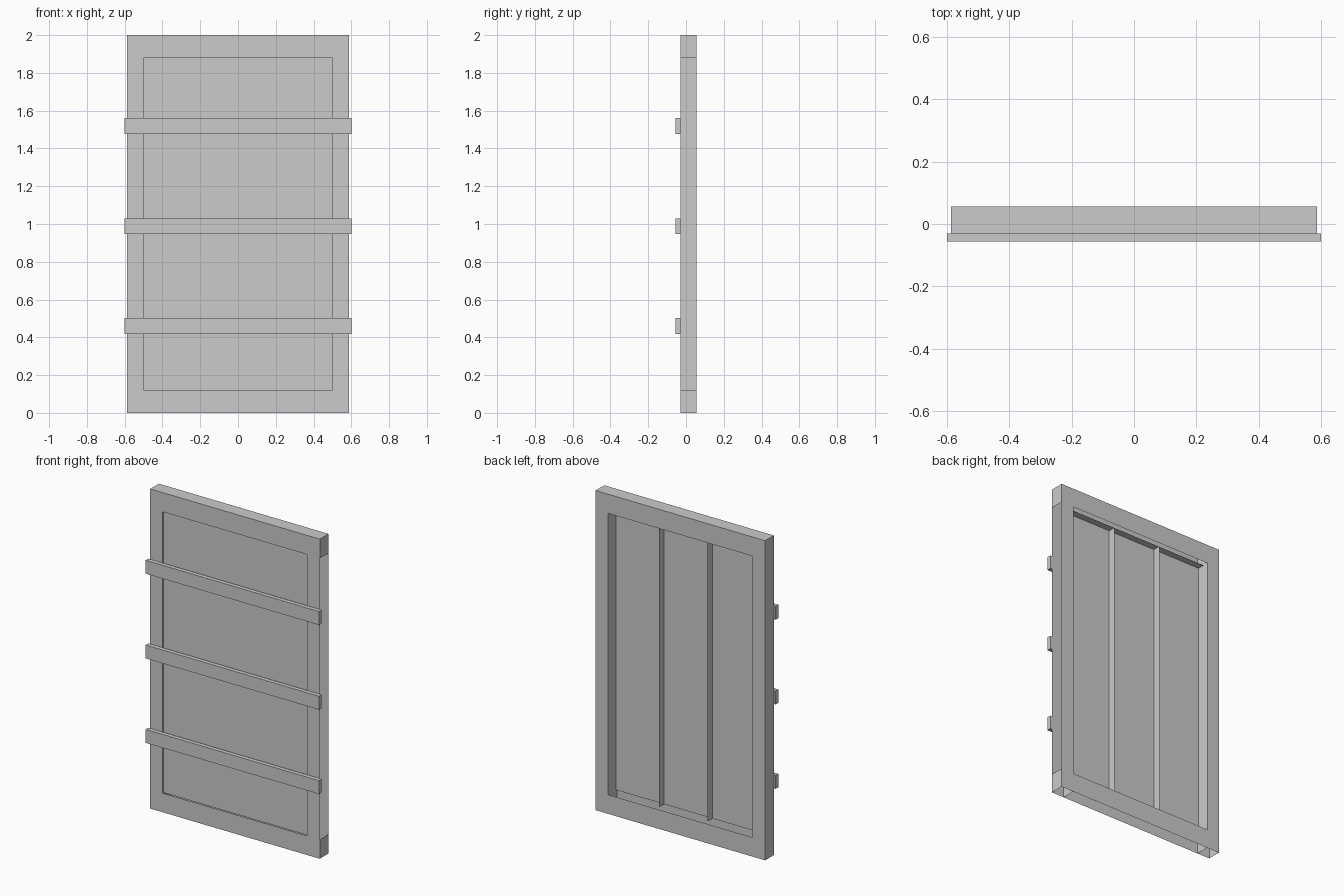
import bpy

if "Cube" in bpy.data.objects:
    bpy.data.objects.remove(bpy.data.objects["Cube"])

W, IN = 0.587, 0.5            # outer and inner half widths
Z0, ZA, ZB, Z1 = 0.0, 0.12, 1.88, 2.0
YF, YB, YP = -0.03, 0.056, -0.022   # frame front, frame back, panel


def make(name, verts, faces):
    mesh = bpy.data.meshes.new(name)
    mesh.from_pydata(verts, [], faces)
    mesh.update()
    ob = bpy.data.objects.new(name, mesh)
    bpy.context.collection.objects.link(ob)
    return ob


def sheets(name, quads):
    """Flat rectangles: (axis, position, a0, a1, b0, b1), a/b = other axes in order."""
    verts, faces = [], []
    for axis, p, a0, a1, b0, b1 in quads:
        n = len(verts)
        for a, b in ((a0, b0), (a1, b0), (a1, b1), (a0, b1)):
            v = [a, b]
            v.insert(axis, p)
            verts.append(v)
        faces.append((n, n + 1, n + 2, n + 3))
    return make(name, verts, faces)


def box(name, x0, x1, y0, y1, z0, z1):
    verts = [(x, y, z) for x in (x0, x1) for y in (y0, y1) for z in (z0, z1)]
    faces = [(0, 1, 3, 2), (4, 6, 7, 5), (0, 4, 5, 1),
             (2, 3, 7, 6), (0, 2, 6, 4), (1, 5, 7, 3)]
    return make(name, verts, faces)


# Front and back faces of the hollow frame
for name, y in (("frame_front", YF), ("frame_back", YB)):
    sheets(name, [(1, y, -W, -IN, Z0, Z1), (1, y, IN, W, Z0, Z1),
                  (1, y, -IN, IN, Z0, ZA), (1, y, -IN, IN, ZB, Z1)])

# Outer edges: closed top and left, right closed only at the corners, open bottom
sheets("frame_edges", [(2, Z1, -W, W, YF, YB),
                       (0, -W, YF, YB, Z0, Z1),
                       (0, W, YF, YB, Z0, ZA),
                       (0, W, YF, YB, ZB, Z1)])

# Inner walls of the uprights, running through the rails
sheets("frame_inner_walls", [(0, s * IN, YF, YB, Z0, Z1) for s in (-1, 1)])

# Recessed panel with its top lip
sheets("panel", [(1, YP, -IN, IN, ZA, ZB), (2, ZB, -IN, IN, YF, 0.022)])

# Upright ribs behind the panel
for i, s in enumerate((-1, 1)):
    sheets(f"rib_{i + 1}", [(0, s * 0.167, YP, 0.027, ZA, ZB)])

# Horizontal slats across the front
for i, z in enumerate((0.46, 0.988, 1.518)):
    box(f"slat_{i + 1}", -0.6, 0.6, -0.056, YF, z - 0.042, z + 0.042)
